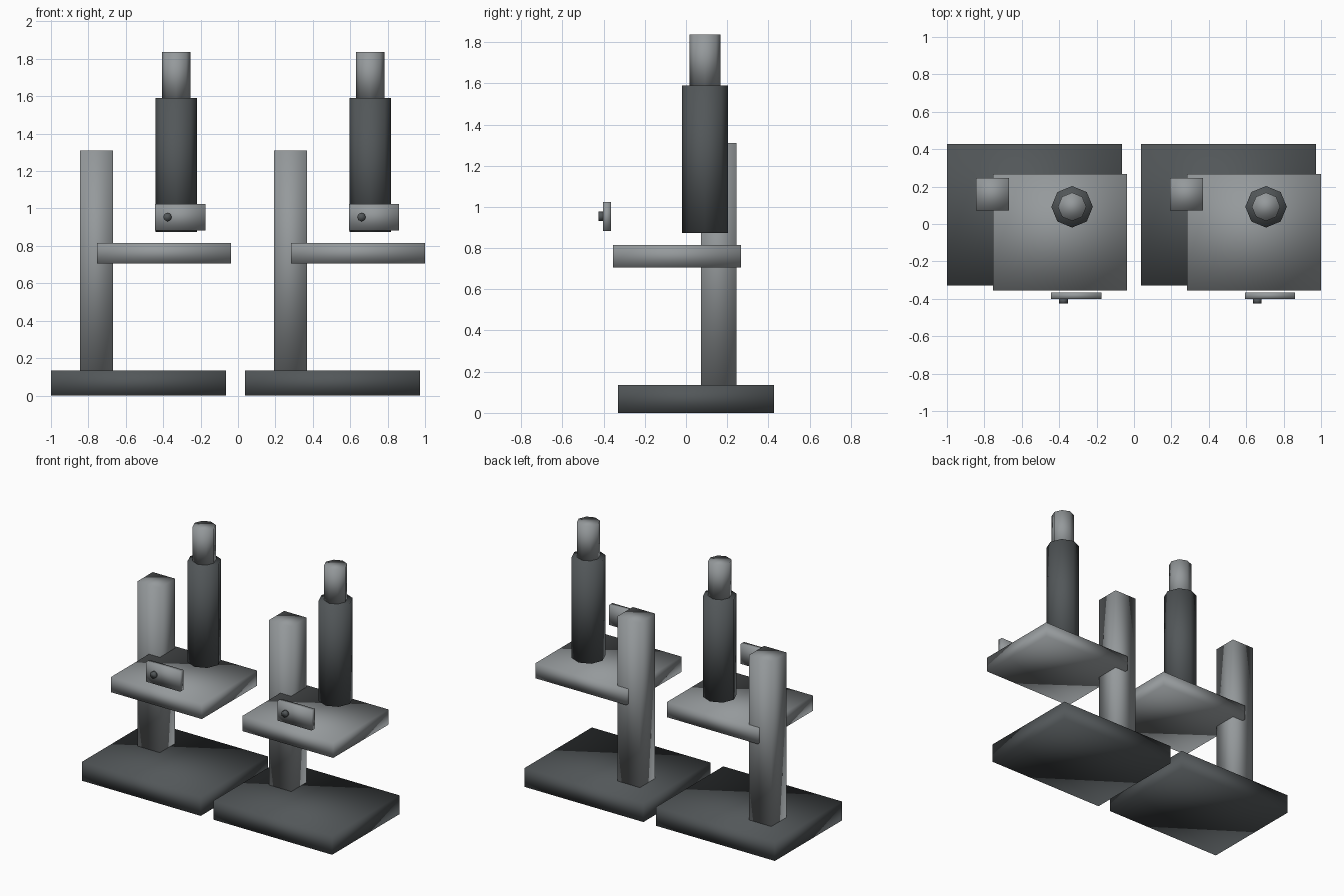
import bpy
import bmesh
import math
from mathutils import Matrix, Vector

default = bpy.data.objects.get("Cube")
if default:
    bpy.data.objects.remove(default, do_unlink=True)


def make_material(name, color):
    mat = bpy.data.materials.new(name)
    mat.use_nodes = True
    mat.diffuse_color = color
    mat.node_tree.nodes["Principled BSDF"].inputs["Base Color"].default_value = color
    return mat


light_steel = make_material("light steel", (0.30, 0.32, 0.33, 1))
dark_iron = make_material("dark iron", (0.085, 0.095, 0.10, 1))


def finish(bm, name, mat):
    # The soft style shades every part smooth, boxes included
    for face in bm.faces:
        face.smooth = True
    mesh = bpy.data.meshes.new(name)
    bm.to_mesh(mesh)
    bm.free()
    mesh.materials.append(mat)
    obj = bpy.data.objects.new(name, mesh)
    bpy.context.collection.objects.link(obj)
    return obj


def box(name, low, high, mat):
    low, high = Vector(low), Vector(high)
    size = high - low
    bm = bmesh.new()
    bmesh.ops.create_cube(bm, size=1, matrix=Matrix.Diagonal((*size, 1)))
    obj = finish(bm, name, mat)
    obj.location = (low + high) / 2
    return obj


def octagon(name, start, end, radius, mat):
    start, end = Vector(start), Vector(end)
    axis = end - start
    turn = axis.to_track_quat("Z", "Y").to_matrix().to_4x4()
    bm = bmesh.new()
    bmesh.ops.create_cone(bm, cap_ends=True, segments=8, radius1=radius,
                          radius2=radius, depth=axis.length, matrix=turn)
    obj = finish(bm, name, mat)
    obj.location = (start + end) / 2
    return obj


def drill_stand(side, dx):
    def at(x, y, z):
        return (x + dx, y, z)

    # Base, column and work table
    box(side + "_base", at(-1, -0.33, 0), at(-0.063, 0.427, 0.135), dark_iron)
    box(side + "_column", at(-0.845, 0.073, 0.135), at(-0.668, 0.246, 1.31), light_steel)
    box(side + "_table", at(-0.754, -0.355, 0.707), at(-0.037, 0.268, 0.815), light_steel)

    # Spindle housing with the motor on top
    octagon(side + "_spindle", at(-0.331, 0.092, 0.873), at(-0.331, 0.092, 1.59), 0.111, dark_iron)
    octagon(side + "_motor", at(-0.331, 0.092, 1.59), at(-0.331, 0.092, 1.837), 0.076, light_steel)

    # Control panel and its button
    box(side + "_panel", at(-0.443, -0.402, 0.883), at(-0.175, -0.365, 1.025), light_steel)
    octagon(side + "_button", at(-0.377, -0.40, 0.954), at(-0.377, -0.424, 0.954), 0.023, dark_iron)


drill_stand("right", 0)
drill_stand("left", 1.037)
